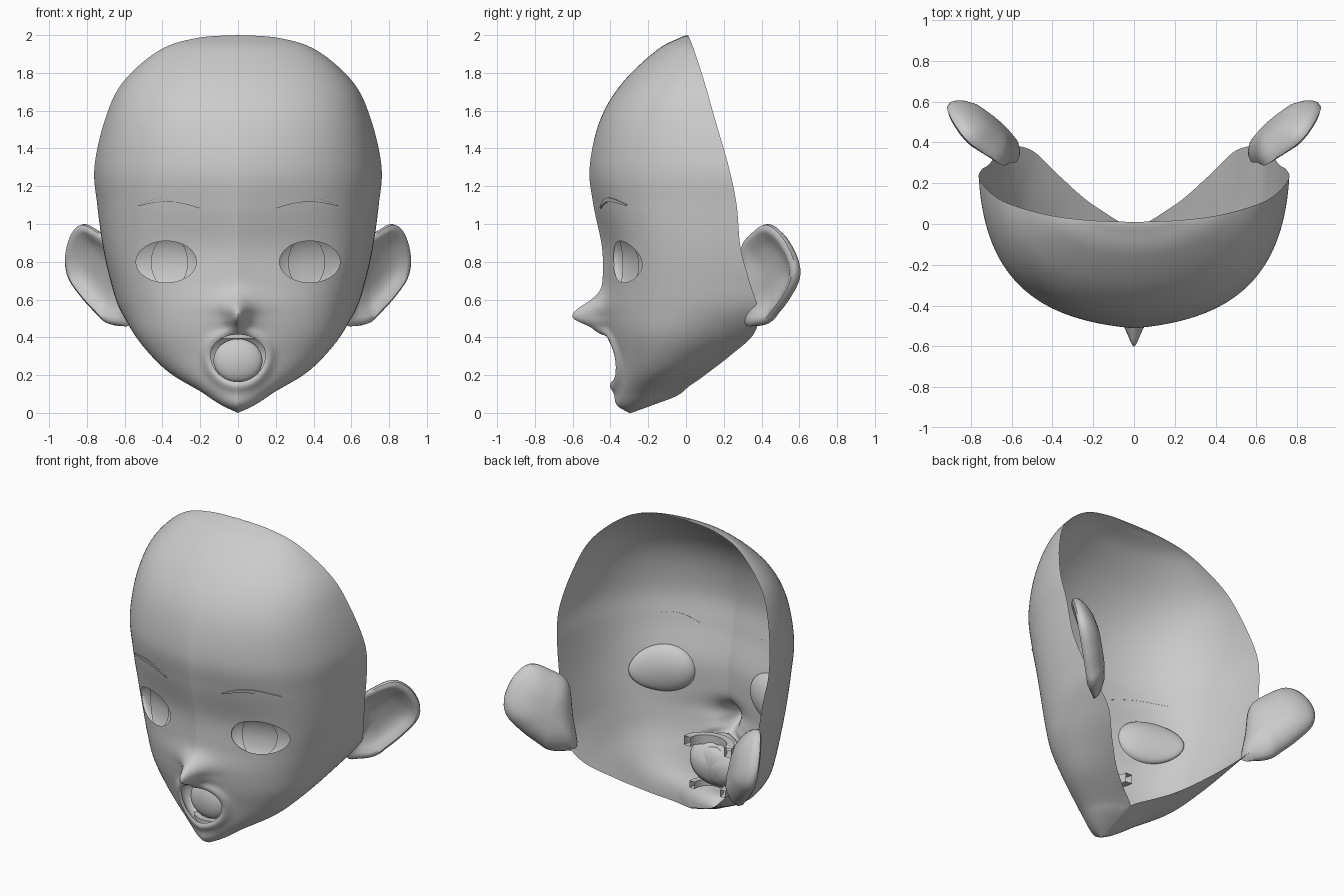
import bpy, bmesh, math
from mathutils import Vector

if "Cube" in bpy.data.objects:
    bpy.data.objects.remove(bpy.data.objects["Cube"])

clay = bpy.data.materials.new("plain_grey")
clay.use_nodes = True
GREY = (0.6, 0.6, 0.6, 1)
clay.diffuse_color = GREY
clay.node_tree.nodes["Principled BSDF"].inputs["Base Color"].default_value = GREY

# Level sections: height, front y, cheek setback, bulge x, bulge y, rim x, rim y
LEVELS = [
    (0, -.30, 0, 0, -.30, 0, -.29),
    (.04, -.365, .03, .14, -.22, 0, -.18),
    (.10, -.38, .04, .29, -.17, 0, -.03),
    (.2, -.385, .05, .49, -.13, .21, .1),
    (.3, -.40, .07, .60, -.17, .36, .23),
    (.42, -.425, .08, .67, -.22, .50, .36),
    (.55, -.44, .09, .67, -.28, .62, .38),
    (.7, -.44, .105, .68, -.32, .675, .335),
    (.88, -.445, .11, .70, -.34, .715, .288),
    (1.1, -.49, .07, .72, -.33, .745, .268),
    (1.3, -.51, .035, .73, -.30, .76, .227),
    (1.55, -.455, .01, .68, -.26, .705, .155),
    (1.75, -.335, 0, .59, -.17, .61, .098),
    (1.92, -.155, 0, .40, -.06, .415, .043),
    (1.985, -.035, 0, .21, 0, .215, .018),
    (2, .01, 0, 0, .01, 0, .01),
]
LAST = len(LEVELS) - 1

# Ovals: centre x, centre z, half width, rise above, drop below
EYE = (.38, .80, .16, .11, .11)
EYE_BOWL = (.38, .80, .178, .148, .145)
IRIS = (.363, .795, .098, .138, .135)
MOUTH = (0, .31, .145, .105, .145)


def blend(p, q, r, s, f):
    return q + f / 2 * (r - p + f * (2*p - 5*q + 4*r - s + f * (3 * (q - r) + s - p)))


def level(u):
    """Smooth blend of the sections at position u."""
    i = min(int(u), LAST - 1)
    near = (LEVELS[max(0, min(LAST, i + k))] for k in (-1, 0, 1, 2))
    return [blend(*column, u - i) for column in zip(*near)]


def radius(hole, x, z):
    cx, cz, rx, up, down = hole
    return math.hypot((x - cx) / rx, (z - cz) / (up if z > cz else down))


def nose(x, z):
    above = max(0, z - .51)
    rise = math.exp(-((z - .51) / (.09 if above else .06)) ** 2)
    return .165 * rise / (1 + (x / (.052 + .5 * above)) ** 2) ** 1.5


def lips(x, z):
    return .02 * math.exp(-((radius(MOUTH, x, z) - 1.15) / .2) ** 2)


def skin(t, u):
    z, front, back, bx, by, rx, ry = level(u)
    s, a = 1 - abs(t), abs(t)
    w1, w2, w3 = 3 * s * s * a, 3 * s * a * a, a ** 3
    x = w1 * .6 * bx + w2 * bx + w3 * max(rx, 0)
    y = s ** 3 * front + w1 * (front + back) + w2 * by + w3 * ry
    y -= nose(x, z) + lips(x, z)
    return Vector((math.copysign(x, t), y, z))


def solve(f, goal, high):
    low = 0
    for _ in range(30):
        mid = (low + high) / 2
        low, high = (mid, high) if f(mid) < goal else (low, mid)
    return low


def on_skin(x, z, inward=0):
    u = solve(lambda v: level(v)[0], z, LAST)
    t = solve(lambda v: skin(v, u).x, abs(x), .65)
    return Vector((x, skin(t, u).y + inward, z))


def finish(name, bm, flip=False):
    bmesh.ops.remove_doubles(bm, verts=bm.verts, dist=.0004)
    bmesh.ops.recalc_face_normals(bm, faces=bm.faces)
    if flip:
        bmesh.ops.reverse_faces(bm, faces=bm.faces)
    mesh = bpy.data.meshes.new(name)
    bm.to_mesh(mesh)
    bm.free()
    mesh.materials.append(clay)
    ob = bpy.data.objects.new(name, mesh)
    bpy.context.collection.objects.link(ob)
    bpy.ops.object.select_all(action='DESELECT')
    ob.select_set(True)
    bpy.context.view_layer.objects.active = ob
    bpy.ops.object.shade_smooth_by_angle(angle=math.radians(50))


def loft(rows, closed=True):
    bm = bmesh.new()
    grid = [[bm.verts.new(p) for p in row] for row in rows]
    n = len(rows[0])
    for a, b in zip(grid, grid[1:]):
        for j in range(n if closed else n - 1):
            k = (j + 1) % n
            bm.faces.new((a[j], a[k], b[k], b[j]))
    return bm


def mirrored(hole, side):
    return (side * hole[0],) + hole[1:]


def oval(hole, scale=1, n=48):
    cx, cz, rx, up, down = hole
    for k in range(n):
        a = math.tau * k / n
        h = math.sin(a)
        yield cx + scale * rx * math.cos(a), cz + scale * h * (up if h > 0 else down)


# Face shell, with eye and mouth openings trimmed to clean ovals
STEPS, COLS = 9, 60
columns = [math.copysign((abs(j) / COLS) ** 1.25, j) for j in range(-COLS, COLS + 1)]
bm = loft([[skin(t, i / STEPS) for t in columns] for i in range(LAST * STEPS + 1)], False)
bmesh.ops.remove_doubles(bm, verts=bm.verts, dist=.0004)
for hole in (EYE, mirrored(EYE, -1), MOUTH):
    inside = set()
    for f in bm.faces:
        c = f.calc_center_median()
        if c.y < 0 and radius(hole, c.x, c.z) < 1:
            inside.add(f)
    border = {v for f in inside for v in f.verts
              if any(g not in inside for g in v.link_faces)}
    bmesh.ops.delete(bm, geom=list(inside), context='FACES')
    for v in border:
        r = radius(hole, v.co.x, v.co.z)
        v.co = on_skin(hole[0] + (v.co.x - hole[0]) / r, hole[1] + (v.co.z - hole[1]) / r)
finish("face_shell", bm)


def bowl_depth(bowl, x, z):
    return .006 + .065 * math.sqrt(max(0, 1 - radius(bowl, x, z) ** 2))


# Eye bowls, irises, brows
RINGS = [math.cos(math.pi / 2 * k / 10) for k in range(11)]
for side, word in ((1, "left"), (-1, "right")):
    bowl = mirrored(EYE_BOWL, side)
    rows = [[on_skin(x, z, bowl_depth(bowl, x, z)) for x, z in oval(bowl, s)] for s in RINGS]
    finish(word + "_eye", loft(rows))
    rows = [[on_skin(x, z, bowl_depth(bowl, x, z) - .02)
             for x, z in oval(mirrored(IRIS, side), s)] for s in RINGS]
    finish(word + "_iris", loft(rows))

    rows = []
    for k in range(25):
        f = k / 24
        x, z = .2 + .33 * f, 1.085 + .012 * f + .037 * math.sin(math.pi * f)
        half = .003 + .008 * math.sin(math.pi * f)
        rows.append([on_skin(side * x, z + h, -out)
                     for h, out in ((-half, -.001), (-half, .008), (half, .008), (half, -.001))])
    finish(word + "_brow", loft(rows))

# Mouth hollow: wide shallow bag behind the lips
rim = [on_skin(x, z) for x, z in oval(MOUTH)]
mid = sum(rim, Vector()) / len(rim)
BAG = [(1, 0), (1.15, .02), (1.25, .05), (1.2, .085), (1.0, .115), (.75, .13), (.4, .14), (0, .142)]
finish("mouth_hollow", loft([[mid + (p - mid) * s + Vector((0, d, 0)) for p in rim]
                             for s, d in BAG]), True)

# Tongue
bm = bmesh.new()
bmesh.ops.create_uvsphere(bm, u_segments=32, v_segments=16, radius=1)
for v in bm.verts:
    v.co = mid + Vector((v.co.x * .13, .095 + v.co.y * .05, v.co.z * .115 - .02))
finish("tongue", bm)

# Tooth bands
for name, low, high, width in (("upper_teeth", .395, .455, .17), ("lower_teeth", .125, .17, .13)):
    rows = []
    for k in range(25):
        a = math.pi * k / 24
        rows.append([Vector((s * width * math.cos(a), -.22 - .14 * s * math.sin(a), z))
                     for s, z in ((1, low), (1, high), (.72, high), (.72, low))])
    finish(name, loft(rows))

# Ears: cupped shells with a thick root, angled outward; outline given as y and z
OUTLINE = [(.29, .87), (.36, .96), (.44, 1.0), (.52, .94), (.585, .82), (.595, .71),
           (.54, .60), (.48, .52), (.44, .475), (.37, .46), (.31, .48), (.30, .66)]
CUP = [(0, -.1), (.4, -.095), (.65, -.08), (.85, -.05), (.95, -.025), (1, 0), (.98, .022),
       (.9, .033), (.82, .026), (.7, 0), (.5, -.022), (.25, -.028), (0, -.03)]


def ear_outline():
    n = len(OUTLINE)
    for i in range(n):
        near = [Vector(OUTLINE[(i + k) % n]) for k in (-1, 0, 1, 2)]
        for f in (0, .25, .5, .75):
            yield blend(*near, f)


hub = Vector((.42, .73))
for side, word in ((1, "left"), (-1, "right")):
    rows = []
    for s, out in CUP:
        row = []
        for p in ear_outline():
            y, z = hub + (p - hub) * s
            x = .622 + .9 * (y - .3) + .25 * (z - .72)
            # the raised rim fades away where the ear meets the cheek
            lift = out * max(0, min(1, (y - .29) / .12)) if out > 0 else out
            row.append(Vector((side * (x + .74 * lift), y - .67 * lift, z)))
        rows.append(row)
    finish(word + "_ear", loft(rows))
